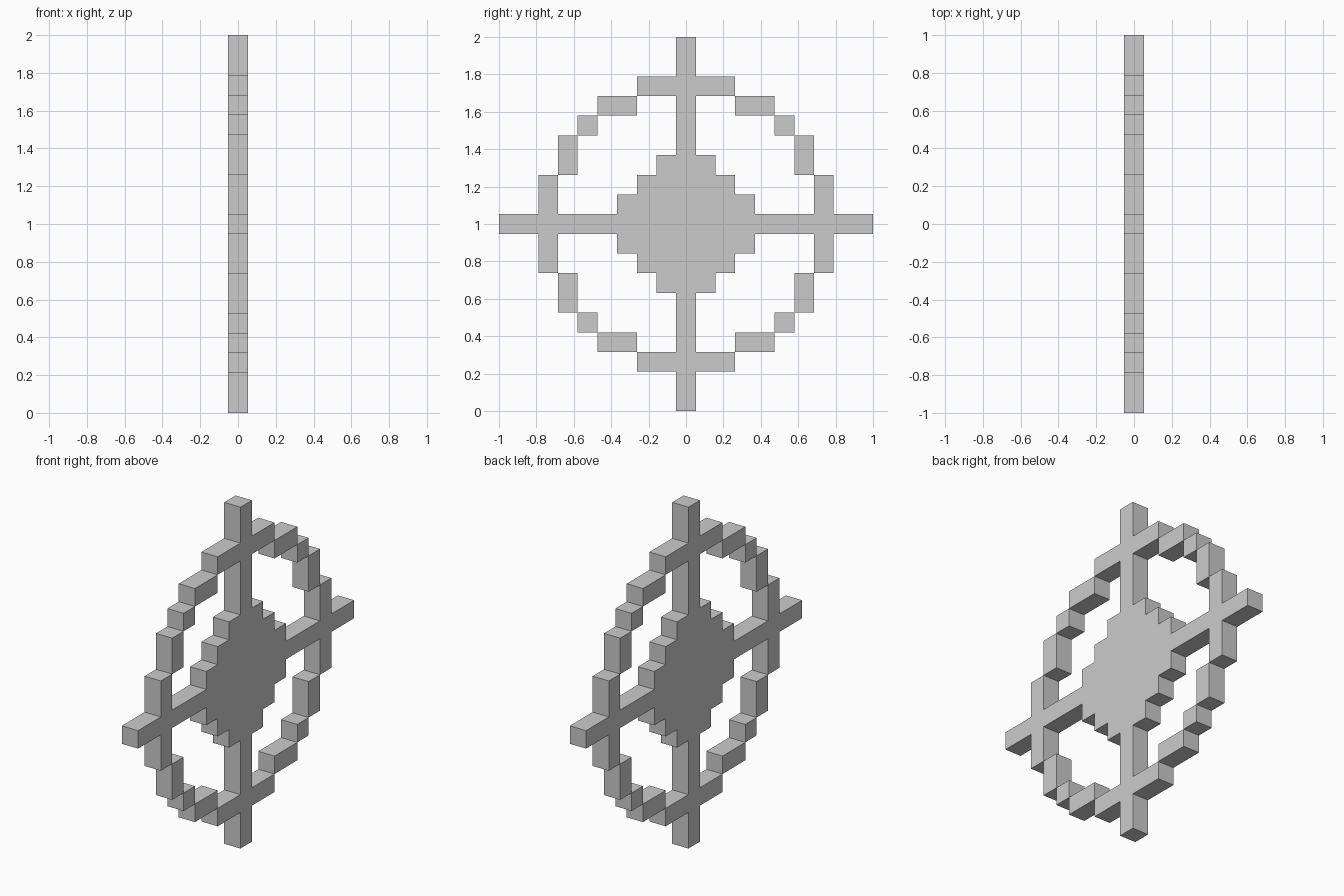
import bpy
import bmesh

if "Cube" in bpy.data.objects:
    bpy.data.objects.remove(bpy.data.objects["Cube"], do_unlink=True)

U = 2 / 19          # side of one block; the model is 19 blocks wide and tall
HALF = U / 2

grey = bpy.data.materials.new("light_grey")
grey.use_nodes = True
colour = (0.6, 0.6, 0.6, 1)
grey.diffuse_color = colour
grey.node_tree.nodes["Principled BSDF"].inputs["Base Color"].default_value = colour


def mirrored(quarter):
    """Repeat the blocks of one quadrant across both axes."""
    return {(sy * y, sz * z) for y, z in quarter for sy in (1, -1) for sz in (1, -1)}


# Cross arms spanning the full width and height
arms = mirrored({(i, 0) for i in range(10)} | {(0, i) for i in range(10)})

# Stepped centre: half-width of each row of blocks, from the middle up
core = mirrored({(y, z) for z, w in enumerate((3, 3, 2, 1)) for y in range(w + 1)})

# Stepped ring: one eighth, reflected over the diagonal
eighth = [(0, 7), (1, 7), (2, 7), (3, 6), (4, 6), (5, 5)]
ring = mirrored(eighth + [(z, y) for y, z in eighth])

cells = arms | core | ring

# One shell: front and back of each block, and sides only where exposed
bm = bmesh.new()
corners = [(-1, -1), (1, -1), (1, 1), (-1, 1)]
sides = [(0, -1), (1, 0), (0, 1), (-1, 0)]   # neighbour beyond corner i to i + 1
for y, z in sorted(cells):
    def vert(x, c):
        return bm.verts.new((x * HALF, y * U + c[0] * HALF, 1 + z * U + c[1] * HALF))

    bm.faces.new([vert(1, c) for c in corners])
    bm.faces.new([vert(-1, c) for c in reversed(corners)])
    for i, (dy, dz) in enumerate(sides):
        if (y + dy, z + dz) not in cells:
            a, b = corners[i], corners[(i + 1) % 4]
            bm.faces.new([vert(1, b), vert(1, a), vert(-1, a), vert(-1, b)])
bmesh.ops.remove_doubles(bm, verts=bm.verts[:], dist=0.001)

mesh = bpy.data.meshes.new("ringed_cross")
bm.to_mesh(mesh)
bm.free()
mesh.materials.append(grey)
obj = bpy.data.objects.new("ringed_cross", mesh)
bpy.context.collection.objects.link(obj)
